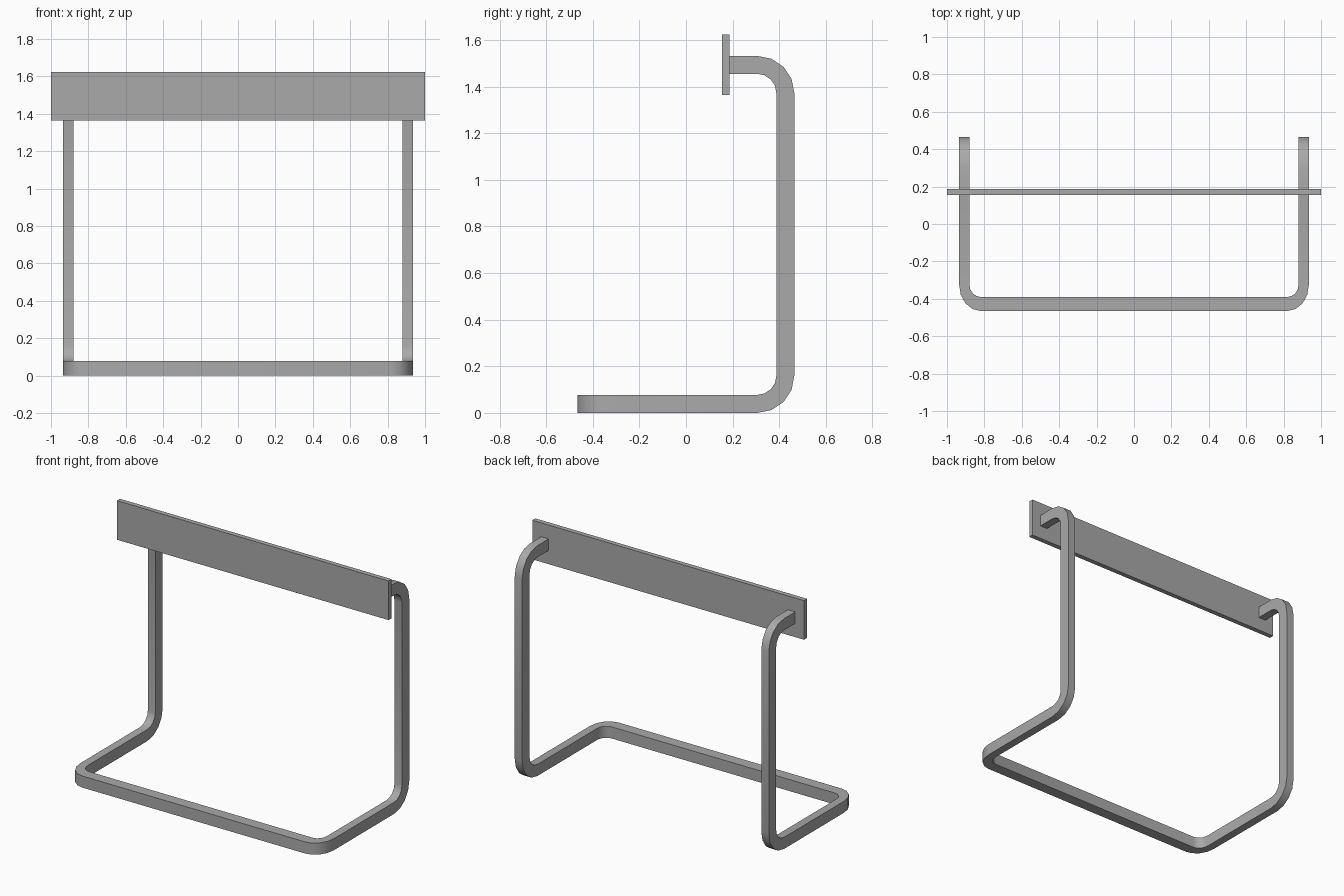
import bpy, bmesh, math

cube = bpy.data.objects.get("Cube")
if cube:
    bpy.data.objects.remove(cube)

grey = bpy.data.materials.new("metal grey")
grey.use_nodes = True
colour = (0.4, 0.4, 0.4, 1)
grey.diffuse_color = colour
grey.node_tree.nodes["Principled BSDF"].inputs["Base Color"].default_value = colour

X_IN, X_OUT = 0.88, 0.935      # leg width across x
BACK, THICK = 0.465, 0.077     # rear extent, bar thickness
TOP = 1.532                    # top of the arms
PANEL_BACK = 0.187
STEPS = 4


def add_object(name, bm):
    bmesh.ops.recalc_face_normals(bm, faces=bm.faces)
    mesh = bpy.data.meshes.new(name)
    bm.to_mesh(mesh)
    bm.free()
    obj = bpy.data.objects.new(name, mesh)
    bpy.context.collection.objects.link(obj)
    mesh.materials.append(grey)
    return obj


def arc(centre, radii, start, end):
    """Points of an elliptical bend."""
    points = []
    for i in range(STEPS + 1):
        a = math.radians(start + (end - start) * i / STEPS)
        points.append((centre[0] + radii[0] * math.cos(a),
                       centre[1] + radii[1] * math.sin(a)))
    return points


def leg_ring(inner, outer):
    """Cross-section of the leg, from two points in the y-z plane."""
    return [(X_IN, *inner), (X_OUT, *inner), (X_OUT, *outer), (X_IN, *outer)]


def base_ring(inner, outer):
    """Cross-section of the base, from two points in the x-y plane."""
    return [(*inner, THICK), (*outer, THICK), (*outer, 0), (*inner, 0)]


# Arm, leg and base bends, listed from the panel down to the middle front
r_out = 0.16
r_in = r_out - THICK
rings = [leg_ring((PANEL_BACK, TOP - THICK), (PANEL_BACK, TOP))]
for z, start, end in ((TOP - r_out, 90, 0), (r_out, 0, -90)):
    centre = (BACK - r_out, z)
    rings += [leg_ring(p, q) for p, q in zip(
        arc(centre, (r_in, r_in), start, end),
        arc(centre, (r_out, r_out), start, end))]
corner = (0.82, -0.325)
rings += [base_ring(p, q) for p, q in zip(
    arc(corner, (0.06, 0.065), 0, -90),
    arc(corner, (0.115, 0.14), 0, -90))]
rings.append(base_ring((0, -0.39), (0, -BACK)))

# Bent frame, one half skinned and mirrored
bm = bmesh.new()
loops = [[bm.verts.new(p) for p in ring] for ring in rings]
bm.faces.new(loops[0])
for a, b in zip(loops, loops[1:]):
    for i in range(4):
        j = (i + 1) % 4
        bm.faces.new((a[i], a[j], b[j], b[i]))
frame = add_object("bent_frame", bm)
mirror = frame.modifiers.new("Mirror", 'MIRROR')
mirror.use_clip = True

# Back rest panel
bm = bmesh.new()
bmesh.ops.create_cube(bm, size=1)
bmesh.ops.scale(bm, vec=(2, 0.032, 0.26), verts=bm.verts)
bmesh.ops.translate(bm, vec=(0, 0.171, 1.494), verts=bm.verts)
add_object("back_panel", bm)

# Smooth bends, sharp edges
bpy.ops.object.select_all(action='DESELECT')
frame.select_set(True)
bpy.context.view_layer.objects.active = frame
bpy.ops.object.shade_smooth_by_angle(angle=math.radians(35))
